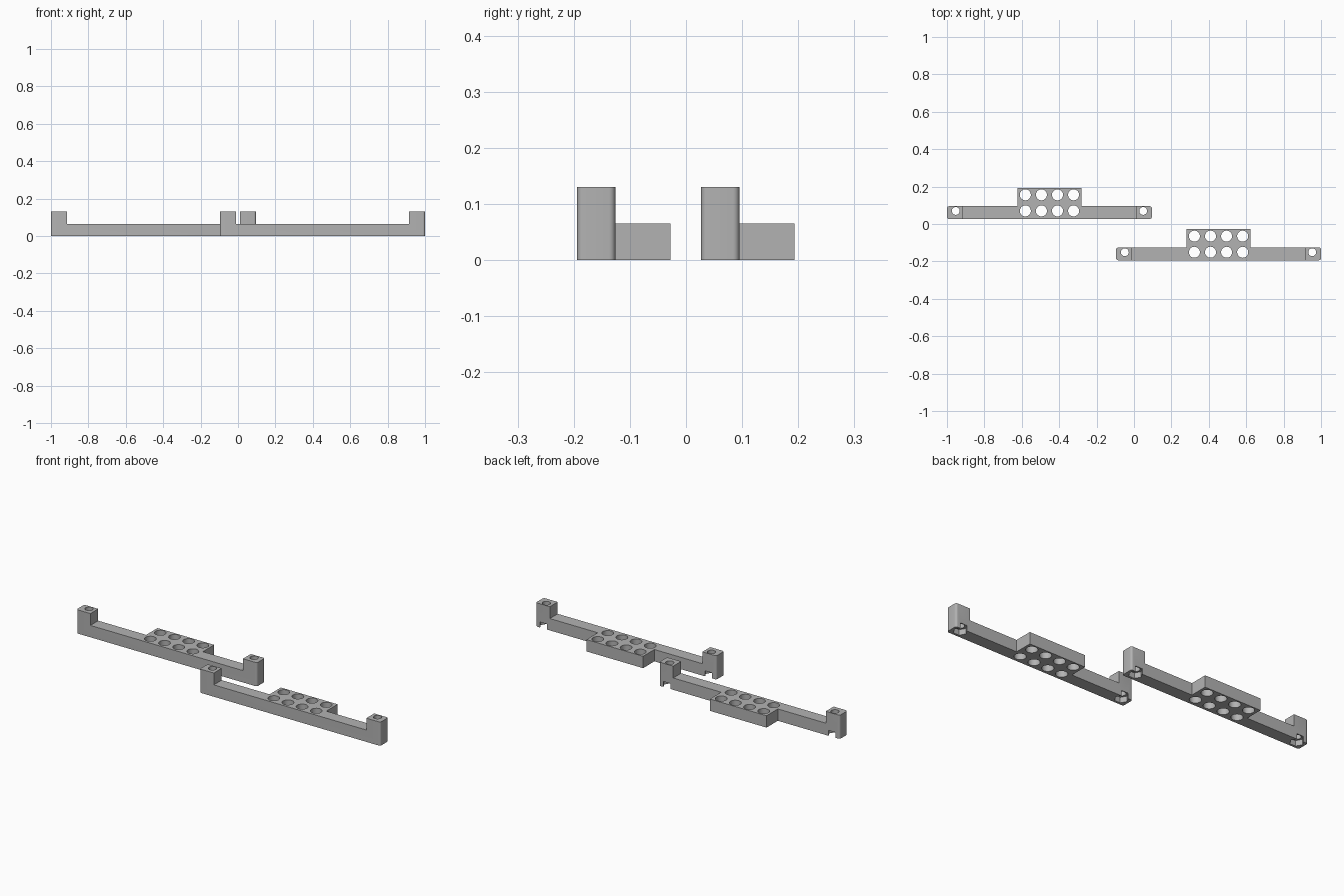
import bpy, bmesh, math
from mathutils import Matrix

if "Cube" in bpy.data.objects:
    bpy.data.objects.remove(bpy.data.objects["Cube"])

# Bracket dimensions, measured from its front left corner
LENGTH, DEPTH, PLATE_BACK = 1.096, 0.068, 0.166
BAR_H, POST_H, POST_W = 0.065, 0.13, 0.085
PLATE_W, PITCH, ROUND = 0.344, 0.086, 0.011
MID = LENGTH / 2
ROW = PITCH / 2           # hole row distance from the front face
POST_HOLES = (0.047, LENGTH - 0.047)

grey = bpy.data.materials.new("grey_plastic")
grey.diffuse_color = (0.45, 0.45, 0.45, 1)
grey.use_nodes = True
grey.node_tree.nodes["Principled BSDF"].inputs["Base Color"].default_value = grey.diffuse_color


def make_object(name, bm):
    bmesh.ops.recalc_face_normals(bm, faces=bm.faces[:])
    mesh = bpy.data.meshes.new(name)
    bm.to_mesh(mesh)
    bm.free()
    obj = bpy.data.objects.new(name, mesh)
    bpy.context.collection.objects.link(obj)
    mesh.materials.append(grey)
    return obj


def corner(cx, cy, start):
    """Quarter arc for a rounded end corner, counter-clockwise."""
    return [(cx + ROUND * math.cos(start + i * math.pi / 10),
             cy + ROUND * math.sin(start + i * math.pi / 10)) for i in range(6)]


def prism(bm, x, y, radius, sides, z0, z1, turn=0.0):
    """Vertical cylinder or hexagon, used as a cutter."""
    place = Matrix.Translation((x, y, (z0 + z1) / 2)) @ Matrix.Rotation(turn, 4, 'Z')
    bmesh.ops.create_cone(bm, cap_ends=True, segments=sides, radius1=radius,
                          radius2=radius, depth=z1 - z0, matrix=place)


# Bar and plate outline, raised to the post height
left, right = MID - PLATE_W / 2, MID + PLATE_W / 2
outline = (corner(ROUND, ROUND, math.pi)
           + corner(LENGTH - ROUND, ROUND, 1.5 * math.pi)
           + corner(LENGTH - ROUND, DEPTH - ROUND, 0)
           + [(right, DEPTH), (right, PLATE_BACK), (left, PLATE_BACK), (left, DEPTH)]
           + corner(ROUND, DEPTH - ROUND, 0.5 * math.pi))
bm = bmesh.new()
base = bm.faces.new([bm.verts.new((x, y, 0)) for x, y in outline])
raised = bmesh.ops.extrude_face_region(bm, geom=[base])["geom"]
bmesh.ops.translate(bm, vec=(0, 0, POST_H),
                    verts=[v for v in raised if isinstance(v, bmesh.types.BMVert)])
bracket = make_object("rear_bracket", bm)

# Space between the two end posts
bm = bmesh.new()
bmesh.ops.create_cube(bm, size=1, matrix=Matrix.Translation((MID, 0.08, BAR_H + 0.1))
                      @ Matrix.Diagonal((LENGTH - 2 * POST_W, 0.4, 0.2, 1)))
cutters = [make_object("gap_cutter", bm)]

# Two rows of plate holes and the screw holes in the posts
bm = bmesh.new()
for i in range(4):
    for j in range(2):
        prism(bm, MID + (i - 1.5) * PITCH, ROW + j * PITCH, 0.0295, 40, -0.05, 0.2)
for x in POST_HOLES:
    prism(bm, x, ROW, 0.021, 32, -0.05, 0.2)
cutters.append(make_object("hole_cutter", bm))

# Hexagonal nut pockets under the posts, breaking through the back face
bm = bmesh.new()
for x in POST_HOLES:
    prism(bm, x, ROW, 0.035, 6, -0.05, 0.03, math.pi / 6)
pockets = make_object("nut_pocket_cutter", bm)
# Keep two hexagon flats parallel to the back face
for x, part in zip(POST_HOLES, (pockets.data.vertices[:12], pockets.data.vertices[12:])):
    ys = [abs(v.co.y - ROW) for v in part]
    if max(ys) > 0.033:
        for v in part:
            dx, dy = v.co.x - x, v.co.y - ROW
            v.co.x, v.co.y = x - dy, ROW + dx
cutters.append(pockets)

# Cut the bracket and keep the finished mesh
for cutter in cutters:
    cutter.hide_render = True
    mod = bracket.modifiers.new(cutter.name, 'BOOLEAN')
    mod.operation, mod.solver, mod.object = 'DIFFERENCE', 'EXACT', cutter
graph = bpy.context.evaluated_depsgraph_get()
finished = bpy.data.meshes.new_from_object(bracket.evaluated_get(graph))
bracket.modifiers.clear()
bracket.data = finished
for cutter in cutters:
    bpy.data.objects.remove(cutter)

# Smooth the holes and rounded corners
bpy.ops.object.select_all(action='DESELECT')
bracket.select_set(True)
bpy.context.view_layer.objects.active = bracket
bpy.ops.object.shade_smooth_by_angle(angle=math.radians(30))

# Second identical bracket, shifted forward and to the right
bracket.location = (-1, 0.027, 0)
front = bpy.data.objects.new("front_bracket", bracket.data)
bpy.context.collection.objects.link(front)
front.location = (1 - LENGTH, -0.194, 0)
